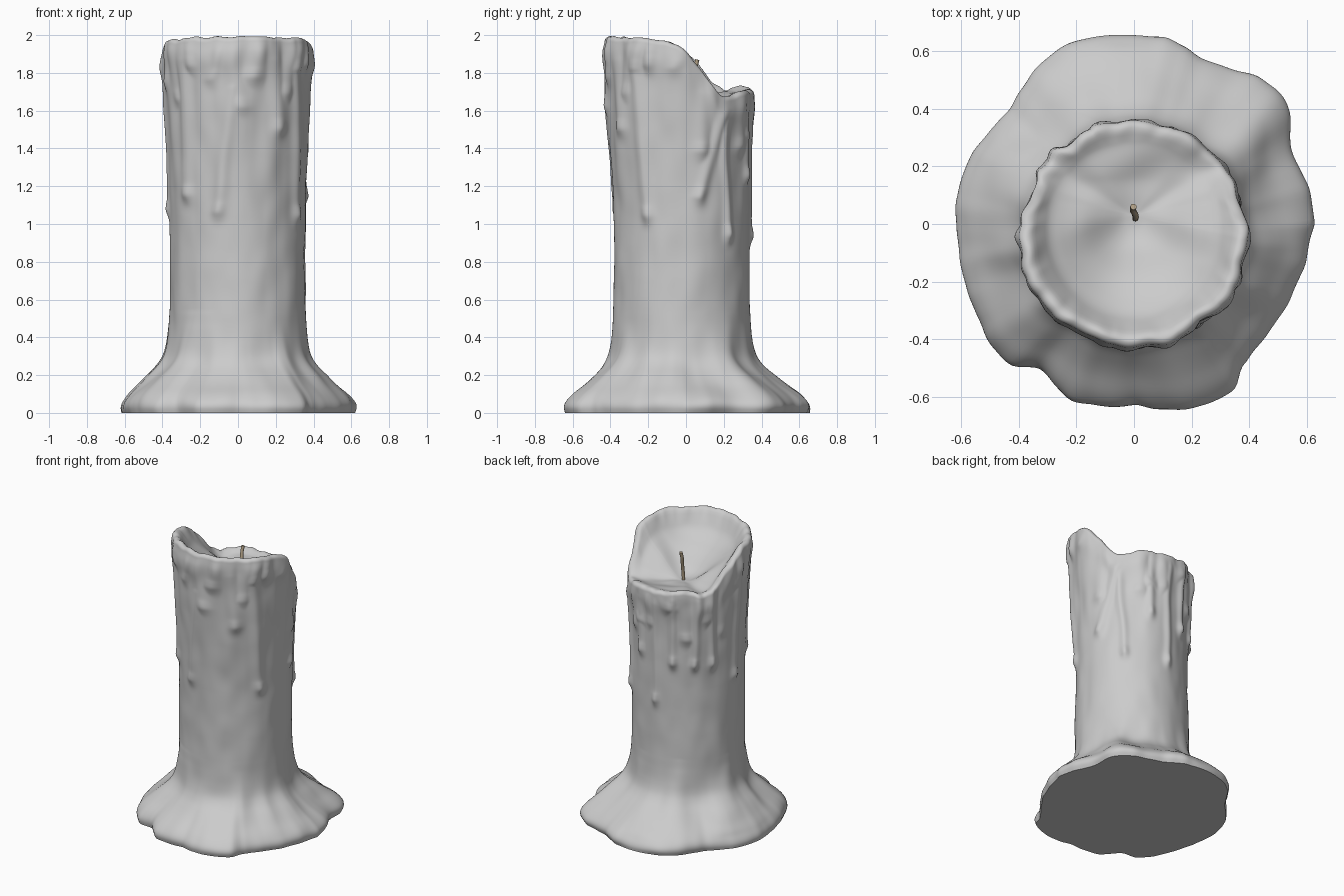
import bpy, bmesh, math, random
from mathutils import Vector, noise

if "Cube" in bpy.data.objects:
    bpy.data.objects.remove(bpy.data.objects["Cube"])

random.seed(4)
COLS, SIDE, ARC, BOWL = 240, 170, 6, 40


def interp(t, x):
    """Smooth curve (Catmull-Rom style) through (x, value) pairs."""
    if x <= t[0][0]:
        return t[0][1]
    for i in range(len(t) - 1):
        (a, va), (b, vb) = t[i], t[i + 1]
        if x <= b:
            h, k = b - a, (x - a) / (b - a)
            (pa, pv), (qb, qv) = t[max(i - 1, 0)], t[min(i + 2, len(t) - 1)]
            m0, m1 = (vb - pv) / (b - pa) * h, (qv - va) / (qb - a) * h
            return ((2 * k**3 - 3 * k**2 + 1) * va + (k**3 - 2 * k**2 + k) * m0
                    + (3 * k**2 - 2 * k**3) * vb + (k**3 - k**2) * m1)
    return t[-1][1]


def wob(x, y, z, seed=0.0):
    return noise.noise(Vector((x + seed, y - seed, z + 2 * seed)))


# Outline of the melted puddle: (angle in degrees, radius)
PUDDLE = [(0, .63), (11, .615), (25, .60), (36, .665), (49, .67), (57, .64), (68, .62),
          (82, .656), (103, .67), (116, .655), (137, .59), (157, .618), (172, .627),
          (198, .618), (217, .645), (229, .652), (237, .60), (252, .654), (270, .63),
          (279, .658), (301, .674), (308, .619), (334, .60), (351, .61), (360, .63)]
# How far the wall spreads toward the puddle edge at each height
SPREAD = [(0, .97), (.03, 1), (.06, .97), (.1, .85), (.15, .63), (.2, .43),
          (.25, .24), (.3, .12), (.37, .05), (.46, .01), (.54, 0)]
BODY = [(0, .365), (.5, .362), (1.0, .358), (1.3, .366), (1.6, .376), (1.9, .384), (2, .384)]
# Rim height along y: high at the front, burnt low at the back
RIM = [(-.42, 1.99), (-.3, 1.985), (-.1, 1.965), (0, 1.92), (.1, 1.82), (.16, 1.745),
       (.22, 1.71), (.3, 1.73), (.36, 1.715)]
DISH = [(0, 0), (.12, .02), (.3, .14), (.5, .33), (.7, .53), (.82, .67), (.9, .84), (.96, .97), (1, 1)]

# Wax drips: (angle, top, bottom, half width, height, slant in degrees)
DRIPS = [(253, 1.75, 1.06, .036, .022, -14), (222, 1.9, 1.15, .04, .028, 0),
         (330, 1.85, 1.04, .036, .026, 8), (16, 1.6, 1.14, .032, .025, -22),
         (43, 1.5, .94, .026, .028, 4), (70, 1.65, 1.25, .028, .028, 0),
         (90, 1.65, .93, .026, .025, 0), (109, 1.7, 1.21, .026, .03, 0),
         (131, 1.7, 1.2, .026, .03, -2), (150, 1.8, 1.2, .026, .03, 3),
         (180, 1.85, 1.07, .03, .024, 0), (305, 1.9, 1.5, .04, .022, 5)]
for i in range(20):
    a = i * 18 + random.uniform(-6, 6)
    top = 1.95 if math.sin(math.radians(a)) < .1 else 1.72
    DRIPS.append((a, top, top - random.uniform(.1, .36), random.uniform(.032, .05),
                  random.uniform(.012, .022), random.uniform(-10, 10)))


def drip_bulge(th, z):
    total = 0
    for a, top, bot, w, h, slant in DRIPS:
        if z > top + .12 or z < bot - .08:
            continue
        k = max(0, min(1, (top - z) / (top - bot)))
        d = th - math.radians(a - slant * (1 - k))
        d = math.atan2(math.sin(d), math.cos(d)) * .37 + .012 * wob(a, 0, z * 4)
        if abs(d) > .15:
            continue
        fade = min(1, max(0, (top + .12 - z) / .15)) * min(1, max(0, (z - bot) / .06 + .3))
        ridge = .55 * h * fade * math.exp(-(d / w) ** 2)
        bead = h * math.exp(-(d / w) ** 2 - ((z - bot) / .04) ** 2)
        total = max(total, ridge + .7 * bead)
    return total


def wall_point(th, z, rim):
    """Point on the outside of the candle at an angle and height."""
    c, s = math.cos(th), math.sin(th)
    up = max(0, min(1, (z - .9) / .6))
    up = up * up * (3 - 2 * up)
    r = interp(BODY, z) + .007 * wob(c * 2.5, s * 2.5, z * 2.5)
    r += .004 * wob(c * 4, s * 4, z * 6, 4.4)
    r += up * .010 * wob(c * 4, s * 4, z * 2.2, 7.3)
    r += .016 * math.exp(-((rim - .09 - z) / .08) ** 2) * (.6 + wob(c * 5, s * 5, z * 4, 1.7))
    r += drip_bulge(th, z)
    body = Vector((c * r, -.022 - .012 * up + s * r, z))
    f = max(0, interp(SPREAD, z))
    if f > 0:
        if f < 1:    # soft folds running down the skirt
            f = f ** (1.05 + .4 * wob(c * 3.2, s * 3.2, z * 3, 5.5))
        f += .10 * wob(c * 3, s * 3, z * 5, 2.2) * min(1, z / .08) * f
        pr = interp(PUDDLE, math.degrees(th) % 360) + .006 * wob(c * 9, s * 9, 0, 6.6)
        body = body.lerp(Vector((c * pr, s * pr, z)), f)
    return body


# Candle: wall, rounded lip and melted bowl in one continuous skin
bm = bmesh.new()
columns = []
centre = Vector((0, .03, 1.66))
for i in range(COLS):
    th = 2 * math.pi * i / COLS
    c, s = math.cos(th), math.sin(th)
    smooth_rim = interp(RIM, -.03 + .39 * s)
    smooth_rim -= .035 * math.exp(-((math.degrees(th) - 45) / 28) ** 2)
    rim, lip = smooth_rim + .012 * wob(c * 6, s * 6, 0, 3.1), .026
    pts = [wall_point(th, (rim - lip) * j / SIDE, rim) for j in range(SIDE + 1)]
    edge = pts[-1]
    for j in range(1, ARC + 1):
        a = math.pi / 2 * j / ARC
        k = lip * (1 - math.cos(a))
        pts.append(edge + Vector((-c * k, -s * k, lip * math.sin(a))))
    crest = pts[-1]
    plain = Vector((c * .365, -.033 + s * .365, smooth_rim))   # lip without drips
    for j in range(1, BOWL):
        u = 1 - j / BOWL
        m = min(1, (1 - u) / .15)
        top = crest.lerp(plain, m)
        p = centre.lerp(top, u)
        p.z = centre.z + (top.z - centre.z) * interp(DISH, u)
        p.z += .03 * wob(p.x * 4, p.y * 7, 0, 9.1) * math.sin(math.pi * u)
        pts.append(p)
    columns.append([bm.verts.new(p) for p in pts])
tip = bm.verts.new(centre)
for i in range(COLS):
    a, b = columns[i], columns[(i + 1) % COLS]
    for j in range(len(a) - 1):
        bm.faces.new((a[j], b[j], b[j + 1], a[j + 1]))
    bm.faces.new((a[-1], b[-1], tip))
# Flat underside with a crisp edge
under = bm.faces.new([col[0] for col in reversed(columns)])
bmesh.ops.recalc_face_normals(bm, faces=bm.faces)
for f in bm.faces:
    f.smooth = f is not under
for e in under.edges:
    e.smooth = False
mesh = bpy.data.meshes.new("candle_wax")
bm.to_mesh(mesh)
bm.free()
candle = bpy.data.objects.new("candle_wax", mesh)
bpy.context.collection.objects.link(candle)

# Wick: a thin bent cord
curve = bpy.data.curves.new("wick", 'CURVE')
curve.dimensions = '3D'
curve.bevel_depth = .011
curve.bevel_resolution = 3
curve.use_fill_caps = True
path = [(.003, .02, 1.62), (.006, .022, 1.70), (.003, .035, 1.77), (-.004, .05, 1.83), (-.002, .06, 1.87)]
spline = curve.splines.new('BEZIER')
spline.bezier_points.add(len(path) - 1)
for bp, co in zip(spline.bezier_points, path):
    bp.co = co
    bp.handle_left_type = bp.handle_right_type = 'AUTO'
wick = bpy.data.objects.new("wick", curve)
bpy.context.collection.objects.link(wick)
tan = bpy.data.materials.new("wick_tan")
tan.diffuse_color = (.45, .36, .24, 1)
tan.use_nodes = True
tan.node_tree.nodes["Principled BSDF"].inputs["Base Color"].default_value = tan.diffuse_color
curve.materials.append(tan)
